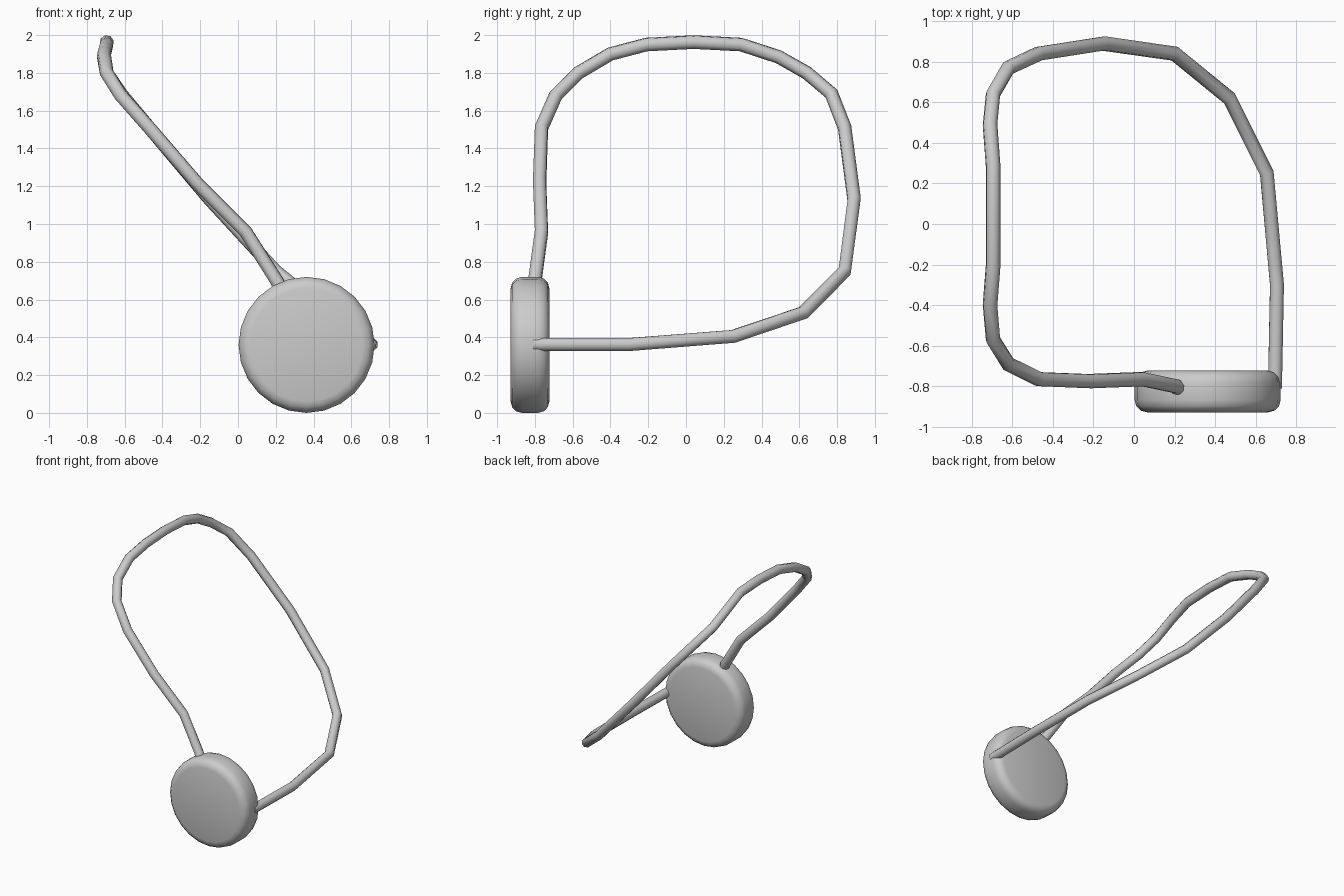
import bpy, math

if "Cube" in bpy.data.objects:
    bpy.data.objects.remove(bpy.data.objects["Cube"])

# Round pendant disc with softened rims
bpy.ops.mesh.primitive_cylinder_add(vertices=24, radius=0.36, depth=0.205,
                                    location=(0.363, -0.826, 0.36),
                                    rotation=(math.pi / 2, 0, 0))
disc = bpy.context.object
disc.name = "pendant_disc"
bevel = disc.modifiers.new("rim", 'BEVEL')
bevel.width = 0.06
bevel.segments = 3
bevel.limit_method = 'ANGLE'
bevel.angle_limit = math.radians(40)
bpy.ops.object.modifier_apply(modifier="rim")
bpy.ops.object.shade_smooth_by_angle(angle=math.radians(35))

# Cord loop leaning back to the left, both ends meeting the disc
path = [
    (0.235, -0.82, 0.64), (0.205, -0.80, 0.70), (0.04, -0.765, 0.96),
    (-0.22, -0.775, 1.22), (-0.47, -0.765, 1.51), (-0.62, -0.69, 1.68),
    (-0.695, -0.57, 1.80), (-0.71, -0.40, 1.90), (-0.695, -0.21, 1.95),
    (-0.695, 0.04, 1.963), (-0.695, 0.29, 1.95), (-0.71, 0.49, 1.885),
    (-0.695, 0.64, 1.80), (-0.62, 0.77, 1.69), (-0.47, 0.84, 1.51),
    (-0.15, 0.89, 1.13), (0.20, 0.84, 0.75), (0.47, 0.62, 0.53),
    (0.655, 0.25, 0.405), (0.705, -0.30, 0.362), (0.695, -0.81, 0.362),
]
curve = bpy.data.curves.new("cord_loop", 'CURVE')
curve.dimensions = '3D'
curve.bevel_depth = 0.037
curve.bevel_resolution = 2
curve.use_fill_caps = True
spline = curve.splines.new('POLY')
spline.points.add(len(path) - 1)
for point, co in zip(spline.points, path):
    point.co = (*co, 1)
cord = bpy.data.objects.new("cord_loop", curve)
bpy.context.collection.objects.link(cord)

# Turn the cord into a smooth mesh
bpy.ops.object.select_all(action='DESELECT')
cord.select_set(True)
bpy.context.view_layer.objects.active = cord
bpy.ops.object.convert(target='MESH')
bpy.ops.object.shade_smooth_by_angle(angle=math.radians(50))
